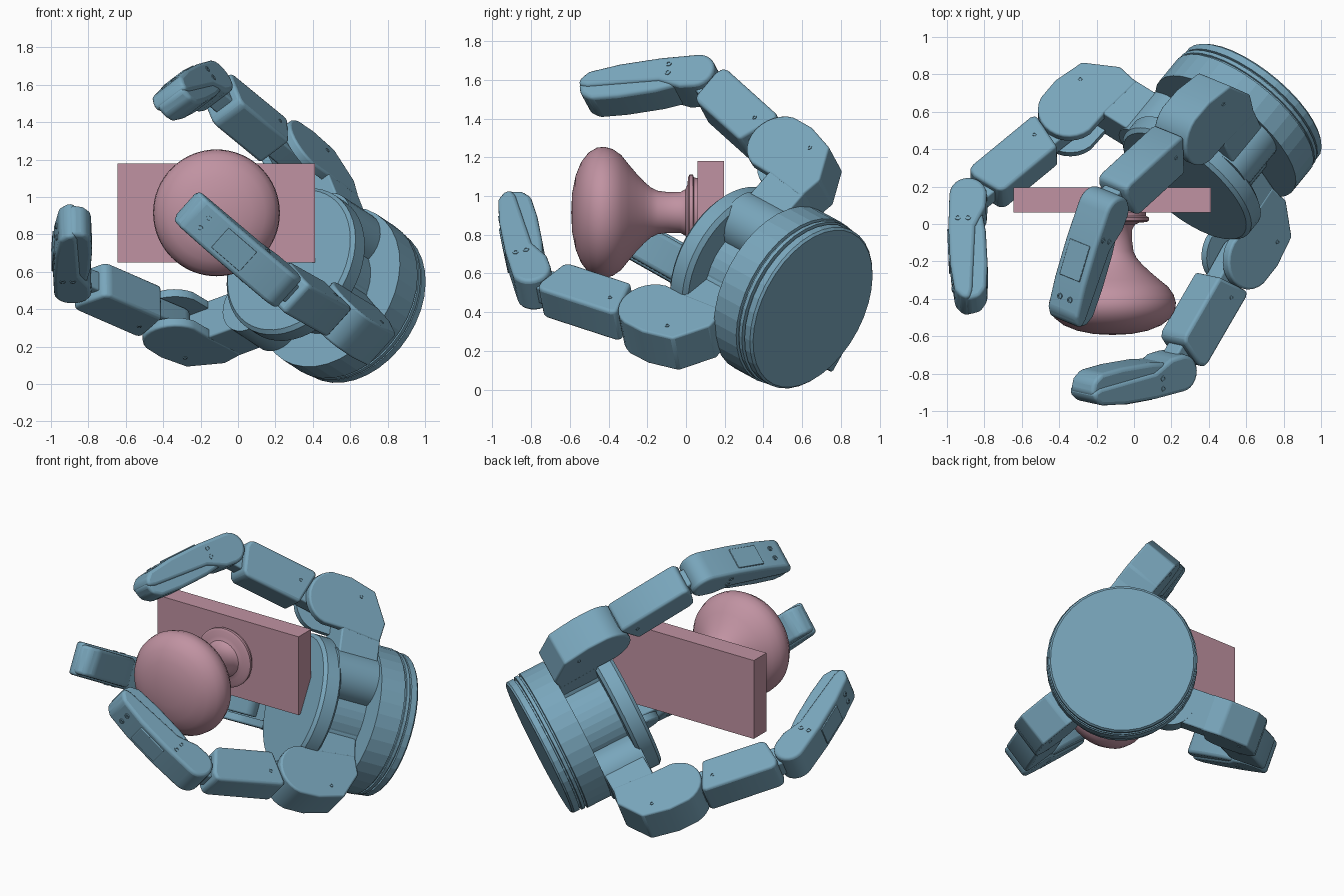
import bpy, bmesh
from math import cos, sin, pi, radians
from mathutils import Vector, Matrix

if "Cube" in bpy.data.objects:
    bpy.data.objects.remove(bpy.data.objects["Cube"])

def material(name, rgb):
    m = bpy.data.materials.new(name)
    m.diffuse_color = (*rgb, 1)
    m.use_nodes = True
    m.node_tree.nodes["Principled BSDF"].inputs["Base Color"].default_value = m.diffuse_color
    return m

BLUE = material("blue_metal", (0.19, 0.38, 0.50))
PINK = material("pink_knob", (0.53, 0.29, 0.36))

def make(name, bm, mat, matrix=Matrix(), bevel=0, smooth=False):
    bmesh.ops.remove_doubles(bm, verts=bm.verts, dist=1e-5)
    bmesh.ops.recalc_face_normals(bm, faces=bm.faces)
    me = bpy.data.meshes.new(name)
    bm.to_mesh(me)
    bm.free()
    ob = bpy.data.objects.new(name, me)
    bpy.context.collection.objects.link(ob)
    ob.matrix_world = matrix
    me.materials.append(mat)
    if bevel:
        b = ob.modifiers.new("bevel", 'BEVEL')
        b.width, b.segments, b.limit_method = bevel, 3, 'ANGLE'
        b.angle_limit = radians(30)
    if smooth:
        bpy.ops.object.select_all(action='DESELECT')
        ob.select_set(True)
        bpy.context.view_layer.objects.active = ob
        bpy.ops.object.shade_smooth_by_angle(angle=radians(30))
    return ob

def lathe(name, profile, steps, mat, matrix, smooth=False):
    """Spin (radius, height) points round local z."""
    bm = bmesh.new()
    vs = [bm.verts.new((r, 0, h)) for r, h in profile]
    es = [bm.edges.new(p) for p in zip(vs, vs[1:])]
    bmesh.ops.spin(bm, geom=vs + es, cent=(0, 0, 0), axis=(0, 0, 1), angle=2 * pi, steps=steps)
    return make(name, bm, mat, matrix, smooth=smooth)

def prism(name, outline, width, matrix, bevel=0.0):
    """Extrude an (x, z) outline along local y, centred."""
    bm = bmesh.new()
    f = bm.faces.new([bm.verts.new((x, -width / 2, z)) for x, z in outline])
    g = bmesh.ops.extrude_face_region(bm, geom=[f])
    bmesh.ops.translate(bm, vec=(0, width, 0), verts=[v for v in g['geom'] if isinstance(v, bmesh.types.BMVert)])
    return make(name, bm, BLUE, matrix, bevel, smooth=True)

def arc(cx, cz, r, a0, a1, n=12):
    return [(cx + r * cos(radians(a0 + (a1 - a0) * i / n)),
             cz + r * sin(radians(a0 + (a1 - a0) * i / n))) for i in range(n + 1)]

def frame(origin, x, z):
    """Right-handed frame with local z along z and local x as close to x as possible."""
    z = Vector(z).normalized()
    x = Vector(x)
    x = (x - z * x.dot(z)).normalized()
    y = z.cross(x)
    m = Matrix((x, y, z)).transposed().to_4x4()
    m.translation = origin
    return m

# Door plate and turned knob
bm = bmesh.new()
bmesh.ops.create_cube(bm, size=1)
bmesh.ops.scale(bm, vec=(1.055, 0.135, 0.53), verts=bm.verts)
make("plate", bm, PINK, Matrix.Translation((-0.117, 0.128, 0.915)))
lathe("knob", [(0, -.593), (.1, -.588), (.19, -.570), (.26, -.542), (.31, -.503), (.335, -.46),
               (.339, -.42), (.327, -.378), (.297, -.335), (.25, -.297), (.2, -.255), (.158, -.215),
               (.128, -.18), (.112, -.145), (.105, -.09), (.105, -.03), (.12, -.003), (.145, .008),
               (.18, .01), (.195, .018), (.195, .035), (.18, .042), (.178, .065), (0, .065)],
      64, PINK, frame((-0.115, 0, 0.915), (1, 0, 0), (0, 1, 0)), smooth=True)

# Hand base: local z runs from the flat bottom disc toward the fingers
FWD = (-0.586, -0.713, 0.386)
HAND = frame((0.644, 0.655, 0.418), (-0.8, 0.441, -0.405), FWD)
lathe("wrist_base", [(0, 0), (.440, 0), (.452, .012), (.452, .05), (.438, .052), (.438, .062),
                     (.458, .064), (.458, .085), (.448, .087), (.448, .097), (.463, .1),
                     (.463, .262), (0, .262)], 36, BLUE, HAND)
lathe("palm_core", [(0, .25), (.27, .25), (.27, .56), (0, .56)], 36, BLUE, HAND)
lathe("palm_disc", [(0, .51), (.40, .51), (.425, .53), (.425, .615), (.405, .635), (0, .635)],
      48, BLUE, HAND, smooth=True)

def screw(name, m, x, z, half, r=0.016):
    for s in (-1, 1):
        lathe(name, [(0, -.006), (r, -.006), (r, .004), (r * .55, .004), (r * .5, -.001), (0, -.001)], 10, BLUE,
              m @ Matrix.Translation((x, s * half, z)) @ Matrix.Rotation(-s * pi / 2, 4, 'X'))

def finger(name, joint2, out):
    F = frame((0, 0, 0), out, FWD)
    j1 = Vector(joint2) - F @ Vector((0.144, 0, 0.728))
    K = frame(j1, out, FWD)
    # Knuckle block with rounded top and an arm running under the palm
    block = prism(name + "_knuckle",
                  [(-.2, -.34), (-.17, -.09)] + arc(0, 0, .17, 165, 10) +
                  [(.165, -.10), (.115, -.27), (-.07, -.365)], .23, K, .012)
    bm = bmesh.new()
    bmesh.ops.create_cube(bm, size=1)
    cut = make(name + "_slot_cutter", bm, BLUE,
               K @ Matrix.Translation((-.1, 0, .12)) @ Matrix.Diagonal((.36, .13, .40, 1)))
    cut.hide_render = True
    cut.hide_viewport = True
    b = block.modifiers.new("slot", 'BOOLEAN')
    b.object, b.operation, b.solver = cut, 'DIFFERENCE', 'EXACT'
    prism(name + "_arm", [(-.45, -.345), (-.15, -.345), (-.15, -.08), (-.45, -.08)], .225, K, .01)
    lathe(name + "_pivot", [(0, -.35), (.16, -.35), (.16, -.07), (0, -.07)], 28, BLUE,
          K @ Matrix.Translation((-.43, 0, 0)), smooth=True)
    screw(name + "_knuckle_screw", K, .06, -.18, .115, .012)

    # Lower link: tongue reaching both joints, and a shell round the middle
    P = frame(j1, K.to_3x3() @ Vector((.728, 0, -.144)), K.to_3x3() @ Vector((.144, 0, .728)))
    prism(name + "_link_tongue", arc(0, 0, .085, 0, -180) + arc(0, .742, .07, 180, 0), .115, P, .01)
    prism(name + "_link_shell", [(-.12, .20), (-.12, .58), (-.10, .61), (.06, .645),
                                 (.105, .635), (.115, .60), (.115, .18), (.10, .15)], .205, P, .02)
    screw(name + "_link_screw", P, .02, .24, .1025, .012)

    # Fingertip: outer shell with rounded root, and inner pad
    D = frame(joint2, K.to_3x3() @ Vector((.812, 0, .584)), K.to_3x3() @ Vector((-.584, 0, .812)))
    prism(name + "_tip_shell", arc(0, 0, .1, 0, -180) +
          [(-.095, .08), (-.04, .20), (-.025, .59), (-.01, .64), (.03, .635),
           (.07, .59), (.095, .42), (.105, .2)], .21, D, .03)
    prism(name + "_tip_pad", [(-.075, .10), (-.095, .22), (-.105, .42), (-.10, .57), (-.065, .625),
                              (.0, .645), (.03, .615), (.03, .12)], .185, D, .025)
    for x in (.055, -.0):
        screw(name + "_tip_screw", D, x, .15, .105)
    # Cover plate and screws on the back of the tip
    prism(name + "_tip_cover", [(.085, .2), (.112, .2), (.104, .40), (.085, .40)], .14, D, .004)
    for y in (-.035, .035):
        lathe(name + "_back_screw", [(0, 0), (.016, 0), (.016, .012), (.008, .012), (.008, .006), (0, .006)], 10,
              BLUE, D @ Matrix.Translation((.077, y, .51)) @ Matrix.Rotation(radians(80), 4, 'Y'))

finger("upper_finger", (-0.165, 0.08, 1.595), (-0.29, 0.625, 0.72))
finger("front_finger", (0.20, -0.785, 0.55), (0.46, -0.70, -0.55))
finger("left_finger", (-0.885, 0.115, 0.565), (-0.814, 0.507, -0.305))
